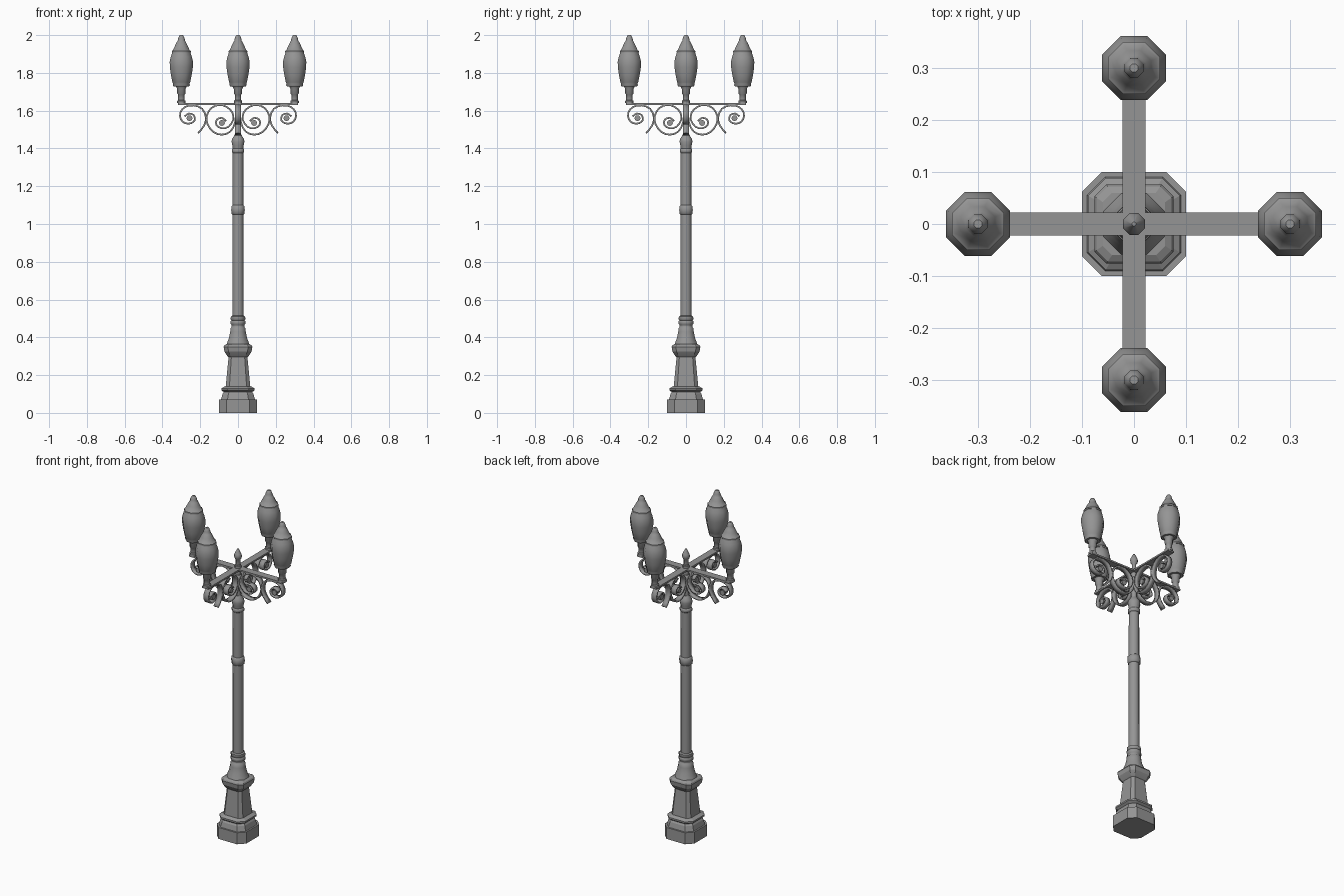
import bpy, bmesh
from math import radians, pi, cos, sin
from mathutils import Matrix, Vector

cube = bpy.data.objects.get("Cube")
if cube:
    bpy.data.objects.remove(cube, do_unlink=True)

iron = bpy.data.materials.new("grey_iron")
iron.use_nodes = True
GREY = (.3, .3, .3, 1)
iron.diffuse_color = GREY
iron.node_tree.nodes["Principled BSDF"].inputs["Base Color"].default_value = GREY

OCTAGON = .586   # corner cut that turns a square into a regular octagon
ARM_Z = 1.64
REACH = .3


def finish(name, bm, smooth_angle):
    """Turn a bmesh into a shaded object."""
    bmesh.ops.recalc_face_normals(bm, faces=bm.faces)
    mesh = bpy.data.meshes.new(name)
    bm.to_mesh(mesh)
    bm.free()
    mesh.materials.append(iron)
    mesh.shade_smooth()
    mesh.set_sharp_from_angle(angle=radians(smooth_angle))
    obj = bpy.data.objects.new(name, mesh)
    bpy.context.collection.objects.link(obj)
    return obj


def loft(name, profile, cut=OCTAGON, smooth_angle=50):
    """Stack corner-cut squares, each given as (height, half width)."""
    bm = bmesh.new()
    rings = []
    for z, half in profile:
        k = half * (1 - cut)
        outline = [(half, -k), (half, k), (k, half), (-k, half),
                   (-half, k), (-half, -k), (-k, -half), (k, -half)]
        rings.append([bm.verts.new((x, y, z)) for x, y in outline])
    for low, high in zip(rings, rings[1:]):
        for i in range(len(low)):
            j = (i + 1) % len(low)
            bm.faces.new((low[i], low[j], high[j], high[i]))
    bm.faces.new(rings[0])
    bm.faces.new(rings[-1])
    return finish(name, bm, smooth_angle)


def ribbon(name, path, half_width=.016, thickness=.009):
    """Bent flat bar following an (x, z) path, softened between its points."""
    pts = [Vector(p) for p in path]
    soft = []
    for i in range(len(pts) - 1):
        a, b = pts[i], pts[i + 1]
        before, after = pts[max(i - 1, 0)], pts[min(i + 2, len(pts) - 1)]
        soft += [a, (9 * (a + b) - before - after) / 16]
    soft.append(pts[-1])
    bm = bmesh.new()
    rows = [[bm.verts.new((p.x, y, p.y)) for y in (-half_width, half_width)]
            for p in soft]
    for r, s in zip(rows, rows[1:]):
        bm.faces.new((r[0], r[1], s[1], s[0]))
    obj = finish(name, bm, 50)
    solid = obj.modifiers.new("thickness", "SOLIDIFY")
    solid.thickness = thickness
    solid.offset = 0
    return obj


def around(obj, name, offset=0):
    """Repeat a part on all four arms, sharing its mesh."""
    for i, side in enumerate(("left", "back", "right", "front")):
        part = obj if i == 0 else obj.copy()
        if i:
            bpy.context.collection.objects.link(part)
        part.name = f"{name}_{side}"
        turn = Matrix.Rotation(i * pi / 2, 4, "Z")
        part.matrix_world = turn @ Matrix.Translation((offset, 0, 0))


# Pedestal with cut corners
loft("plinth", [(0, .1), (.07, .1), (.07, .09), (.1, .082), (.11, .075),
                (.12, .088), (.13, .088), (.14, .07)], cut=.38, smooth_angle=20)
loft("pedestal", [(.13, .066), (.295, .05), (.3, .056), (.325, .072),
                  (.35, .076), (.358, .072), (.365, .06)],
     cut=.3, smooth_angle=20)

# Turned neck, pole, middle collar and capital
loft("pole_neck", [(.355, .062), (.375, .056), (.4, .047), (.43, .041),
                   (.45, .039), (.455, .034), (.465, .034), (.47, .039),
                   (.485, .039), (.49, .035), (.495, .039), (.51, .038),
                   (.515, .03)])
loft("pole", [(.5, .03), (1.39, .028)])
loft("pole_collar", [(1.05, .029), (1.055, .034), (1.075, .036),
                     (1.095, .034), (1.1, .029)])
loft("capital", [(1.375, .028), (1.38, .033), (1.395, .033), (1.4, .028),
                 (1.415, .03), (1.435, .034), (1.45, .032), (1.465, .022),
                 (1.475, .018)])
loft("centre_post", [(1.46, .015), (1.66, .015)])
loft("finial", [(ARM_Z, .018), (1.655, .018), (1.66, .012), (1.69, .012),
                (1.7, .019), (1.715, .021), (1.725, .018), (1.755, .004)])

# Crossing arm bars
for name, angle in (("arm_bar_side", 0), ("arm_bar_depth", pi / 2)):
    bm = bmesh.new()
    bmesh.ops.create_cube(bm, size=1)
    bmesh.ops.scale(bm, vec=(REACH * 2 + .036, .044, .01), verts=bm.verts)
    bar = finish(name, bm, 30)
    bar.location.z = ARM_Z - .004
    bar.rotation_euler.z = angle

# Lamps: stem, holder, globe, cap and tip
stem = loft("lamp_stem", [(ARM_Z, .022), (1.652, .022), (1.656, .017),
                          (1.685, .017), (1.69, .022), (1.715, .022),
                          (1.73, .03)])
globe = loft("lamp_globe", [(1.727, .04), (1.735, .045), (1.745, .044),
                            (1.75, .047), (1.79, .055), (1.83, .061),
                            (1.86, .0615), (1.885, .056), (1.91, .047)])
cap = loft("lamp_cap", [(1.907, .05), (1.916, .05), (1.92, .044),
                        (1.945, .033), (1.965, .023), (1.97, .019),
                        (1.98, .018), (1.993, .013), (2, .008)])
for part, name in ((stem, "lamp_stem"), (globe, "lamp_globe"), (cap, "lamp_cap")):
    around(part, name, REACH)

# Scrolled brackets below each arm
inner = ribbon("inner_scroll", [
    (.012, 1.6), (.015, 1.54), (.04, 1.49), (.085, 1.473), (.13, 1.487),
    (.162, 1.53), (.165, 1.575), (.14, 1.615), (.1, 1.63), (.06, 1.62),
    (.03, 1.59), (.026, 1.55), (.05, 1.515), (.085, 1.506), (.115, 1.525),
    (.112, 1.553), (.085, 1.562), (.062, 1.545)])
outer = ribbon("outer_scroll", [
    (.212, 1.48), (.18, 1.52), (.17, 1.565), (.19, 1.61), (.235, 1.628),
    (.28, 1.62), (.305, 1.59), (.303, 1.555), (.28, 1.534), (.25, 1.533),
    (.229, 1.55), (.235, 1.577), (.26, 1.585), (.282, 1.57)])
around(inner, "inner_scroll")
around(outer, "outer_scroll")

# Solid eyes at the scroll centres
for name, x, z in (("inner_eye", .085, 1.535), ("outer_eye", .257, 1.56)):
    bm = bmesh.new()
    bmesh.ops.create_cone(bm, cap_ends=True, segments=8, radius1=.016,
                          radius2=.016, depth=.034)
    turn = Matrix.Translation((x, 0, z)) @ Matrix.Rotation(pi / 2, 4, "X")
    bmesh.ops.transform(bm, matrix=turn, verts=bm.verts)
    around(finish(name, bm, 50), name)
